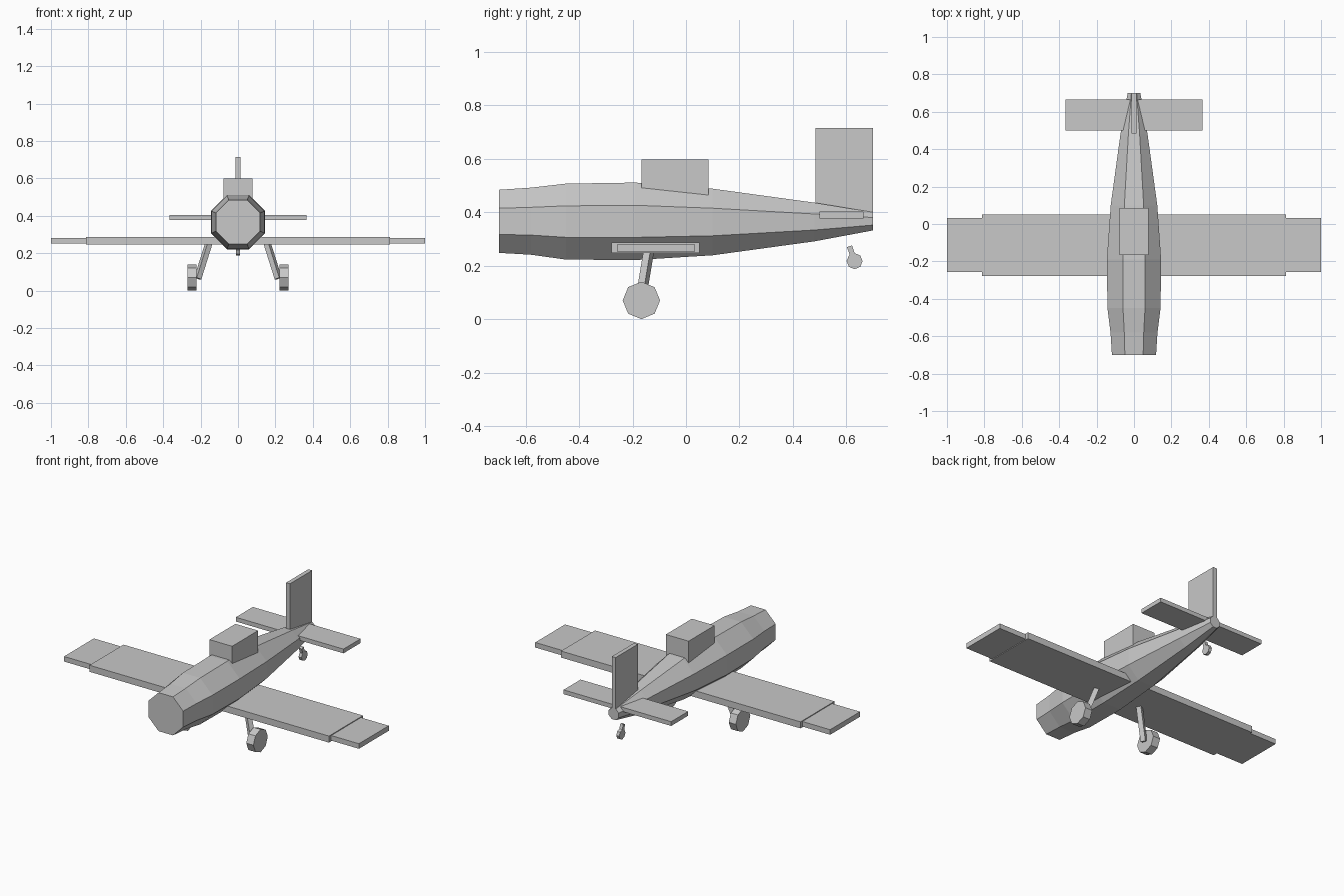
import bpy, bmesh, math
from mathutils import Vector, Matrix

if "Cube" in bpy.data.objects:
    bpy.data.objects.remove(bpy.data.objects["Cube"])

grey = bpy.data.materials.new("plain_grey")
grey.diffuse_color = (0.58, 0.58, 0.58, 1)
grey.use_nodes = True
grey.node_tree.nodes["Principled BSDF"].inputs["Base Color"].default_value = grey.diffuse_color


def finish(name, bm):
    bmesh.ops.recalc_face_normals(bm, faces=bm.faces)
    me = bpy.data.meshes.new(name)
    bm.to_mesh(me)
    bm.free()
    me.materials.append(grey)
    ob = bpy.data.objects.new(name, me)
    bpy.context.collection.objects.link(ob)
    return ob


def box(name, x, y, z):
    """Box given by its (min, max) range on each axis."""
    size = [b - a for a, b in (x, y, z)]
    mid = [(a + b) / 2 for a, b in (x, y, z)]
    bm = bmesh.new()
    bmesh.ops.create_cube(bm, size=1, matrix=Matrix.Translation(mid) @ Matrix.Diagonal((*size, 1)))
    return finish(name, bm)


def strut(name, a, b, width):
    """Square bar between two points."""
    a, b = Vector(a), Vector(b)
    d = b - a
    rot = d.to_track_quat('Z', 'Y').to_matrix().to_4x4()
    bm = bmesh.new()
    bmesh.ops.create_cube(bm, size=1, matrix=Matrix.Translation((a + b) / 2) @ rot
                          @ Matrix.Diagonal((width, width, d.length, 1)))
    return finish(name, bm)


def wheel(name, centre, radius, width):
    """Eight-sided wheel with a corner pointing down."""
    bm = bmesh.new()
    bmesh.ops.create_cone(bm, cap_ends=True, segments=8, radius1=radius, radius2=radius, depth=width,
                          matrix=Matrix.Translation(centre) @ Matrix.Rotation(math.pi / 2, 4, 'Y'))
    return finish(name, bm)


# Fuselage: flat-topped octagon sections (y, bottom z, top z)
sections = [(-0.70, 0.248, 0.484), (-0.58, 0.241, 0.492), (-0.45, 0.223, 0.507), (-0.19, 0.221, 0.511),
            (0.10, 0.239, 0.488), (0.48, 0.291, 0.436), (0.70, 0.332, 0.400)]
bm = bmesh.new()
rings = []
for y, lo, hi in sections:
    r = (hi - lo) / 2 / math.cos(math.pi / 8)
    angles = [math.pi / 8 + i * math.pi / 4 for i in range(8)]
    rings.append([bm.verts.new((r * math.cos(t), y, (lo + hi) / 2 + r * math.sin(t))) for t in angles])
for p, q in zip(rings, rings[1:]):
    for i in range(8):
        j = (i + 1) % 8
        bm.faces.new((p[i], p[j], q[j], q[i]))
bm.faces.new(rings[0])
bm.faces.new(rings[-1])
finish("fuselage", bm)

# Cockpit and tail surfaces
box("cockpit", (-0.077, 0.077), (-0.167, 0.085), (0.42, 0.598))
box("tail_fin", (-0.013, 0.013), (0.485, 0.70), (0.39, 0.715))
box("tailplane", (-0.365, 0.365), (0.50, 0.665), (0.377, 0.403))

# Wing with narrower tips
box("wing", (-0.812, 0.812), (-0.279, 0.051), (0.247, 0.287))
for side, s in (("left", -1), ("right", 1)):
    box(side + "_wing_tip", sorted((s * 0.812, s * 1.0)), (-0.257, 0.032), (0.251, 0.282))
    # Main landing gear
    strut(side + "_gear_leg", (s * 0.153, -0.138, 0.262), (s * 0.215, -0.171, 0.065), 0.029)
    wheel(side + "_wheel", (s * 0.246, -0.167, 0.07), 0.07, 0.048)

# Tail wheel
strut("tail_wheel_leg", (0, 0.612, 0.273), (0, 0.631, 0.217), 0.02)
wheel("tail_wheel", (0, 0.631, 0.217), 0.03, 0.02)
